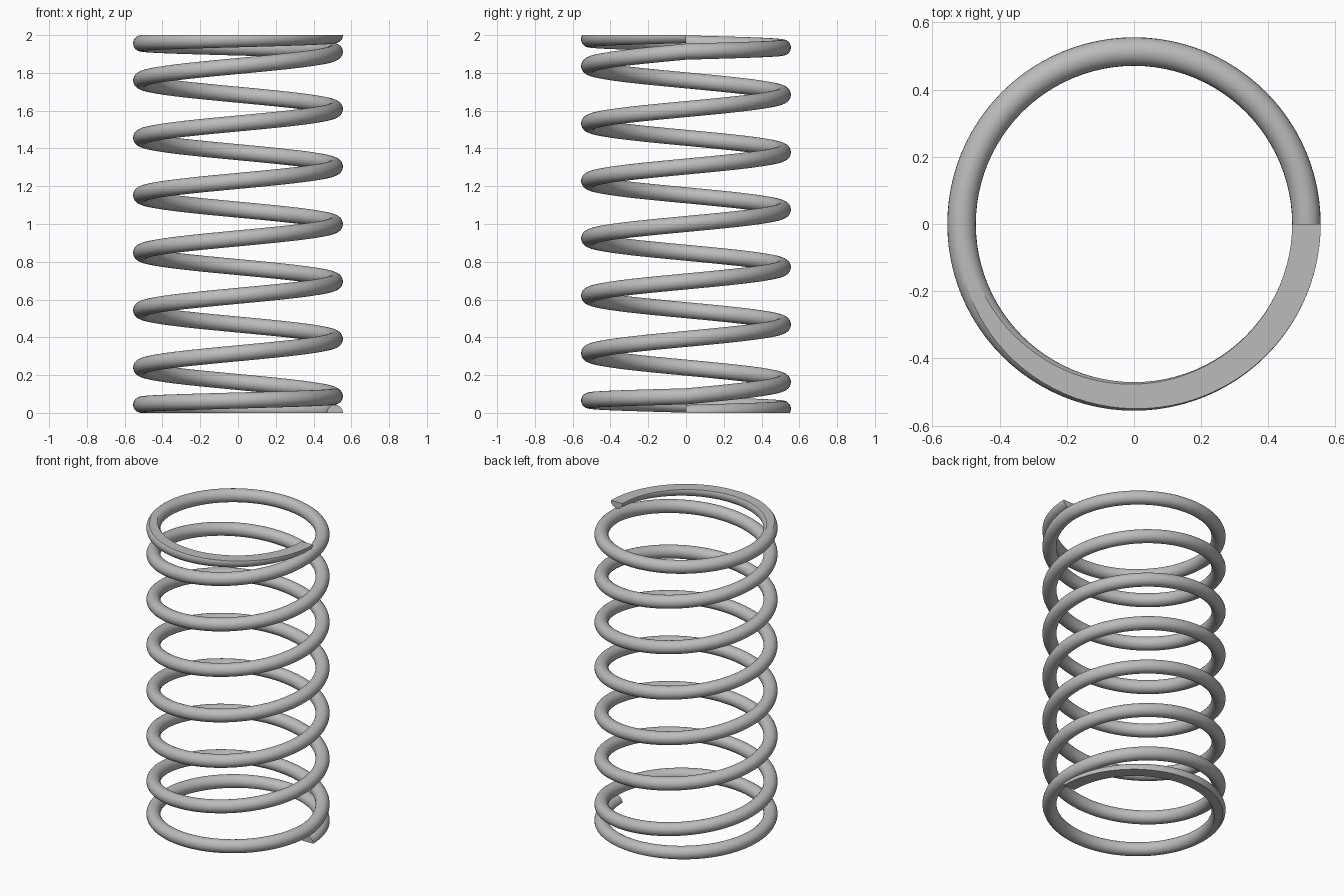
import bpy, bmesh, math

old = bpy.data.objects.get("Cube")
if old:
    bpy.data.objects.remove(old, do_unlink=True)

HEIGHT = 2.0
COIL_R, WIRE_R = 0.513, 0.0425
END_PITCH, TURNS = 0.0875, 8      # one closed turn at each end
STEPS, ARC = 96, 12               # rings per turn, segments per half section
MID_PITCH = (HEIGHT - 2 * END_PITCH) / (TURNS - 2)


def centre_height(turn):
    """Height of the wire centre: flat end turns, open coils between."""
    middle = min(max(turn - 1, 0), TURNS - 2)
    return END_PITCH * (turn - middle) + MID_PITCH * middle


def section(turn):
    """Round wire section, ground flat at the floor and at the top."""
    c = centre_height(turn)
    lo = math.asin(max(-1, -c / WIRE_R))
    hi = math.asin(min(1, (HEIGHT - c) / WIRE_R))
    angles = [lo + (hi - lo) * i / ARC for i in range(ARC + 1)]
    half = [(math.cos(a) * WIRE_R, c + math.sin(a) * WIRE_R) for a in angles]
    outline = half + [(-x, z) for x, z in reversed(half)]
    t = turn * math.tau
    return [((COIL_R + x) * math.cos(t), (COIL_R + x) * math.sin(t), z)
            for x, z in outline]


# Sweep the wire section along the coil
bm = bmesh.new()
rings = [[bm.verts.new(p) for p in section(i / STEPS)]
         for i in range(TURNS * STEPS + 1)]
for a, b in zip(rings, rings[1:]):
    for i in range(len(a)):
        j = (i + 1) % len(a)
        bm.faces.new((a[i], b[i], b[j], a[j]))

# Cut ends of the wire
bm.faces.new(rings[0])
bm.faces.new(rings[-1][::-1])
bmesh.ops.remove_doubles(bm, verts=bm.verts, dist=0.00005)
bmesh.ops.recalc_face_normals(bm, faces=bm.faces)
mesh = bpy.data.meshes.new("coil_spring")
bm.to_mesh(mesh)
bm.free()

spring = bpy.data.objects.new("coil_spring", mesh)
bpy.context.collection.objects.link(spring)

# Steel colour
steel = bpy.data.materials.new("steel_grey")
steel.use_nodes = True
colour = (0.5, 0.5, 0.5, 1)
steel.diffuse_color = colour
steel.node_tree.nodes["Principled BSDF"].inputs["Base Color"].default_value = colour
mesh.materials.append(steel)

# Smooth wire, crisp ground flats
bpy.ops.object.select_all(action="DESELECT")
spring.select_set(True)
bpy.context.view_layer.objects.active = spring
bpy.ops.object.shade_smooth_by_angle(angle=math.radians(30))
